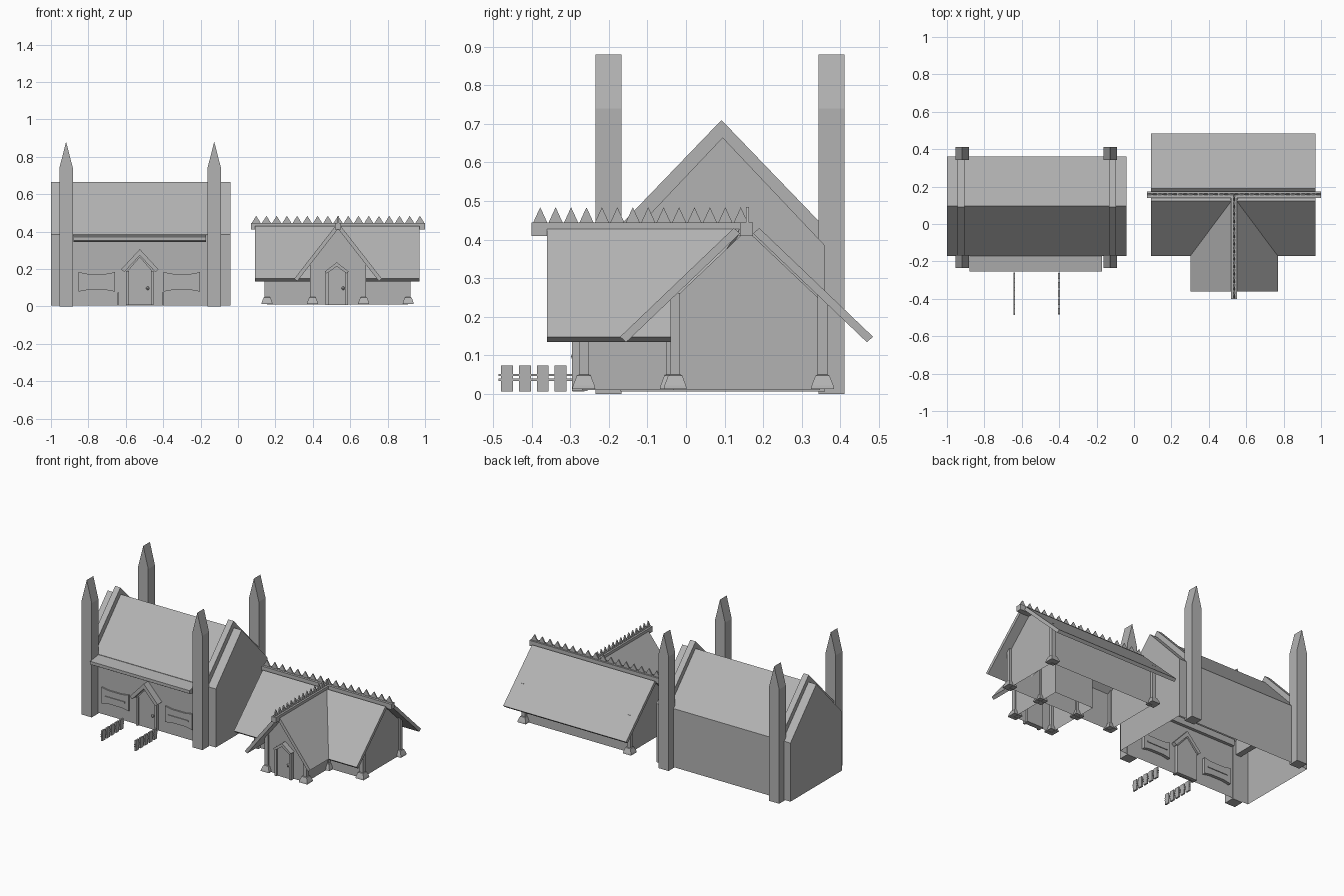
import bpy, bmesh

cube = bpy.data.objects.get("Cube")
if cube:
    bpy.data.objects.remove(cube, do_unlink=True)

grey = bpy.data.materials.new("plain grey")
grey.use_nodes = True
COLOUR = (0.45, 0.45, 0.45, 1)
grey.diffuse_color = COLOUR
grey.node_tree.nodes["Principled BSDF"].inputs["Base Color"].default_value = COLOUR


def finish(name, bm):
    bmesh.ops.recalc_face_normals(bm, faces=bm.faces)
    mesh = bpy.data.meshes.new(name)
    bm.to_mesh(mesh)
    bm.free()
    mesh.materials.append(grey)
    obj = bpy.data.objects.new(name, mesh)
    bpy.context.collection.objects.link(obj)
    return obj


def add_prism(bm, pts, axis, a, b, open_bottom=False):
    """Extrude a profile of (y, z) along x, or of (x, z) along y."""
    def place(p, t):
        return (t, p[0], p[1]) if axis == "x" else (p[0], t, p[1])
    near = [bm.verts.new(place(p, a)) for p in pts]
    far = [bm.verts.new(place(p, b)) for p in pts]
    bm.faces.new(near)
    bm.faces.new(far[::-1])
    low = min(p[1] for p in pts)
    n = len(pts)
    for i in range(n):
        j = (i + 1) % n
        if open_bottom and pts[i][1] == low and pts[j][1] == low:
            continue
        bm.faces.new((near[i], far[i], far[j], near[j]))


def prism(name, pts, axis, a, b, open_bottom=False):
    bm = bmesh.new()
    add_prism(bm, pts, axis, a, b, open_bottom)
    return finish(name, bm)


def rect(a, b, low, high):
    return [(a, low), (b, low), (b, high), (a, high)]


def gable(centre, half, low, eave, peak):
    return [(centre - half, low), (centre + half, low), (centre + half, eave),
            (centre, peak), (centre - half, eave)]


def chevron(centre, half, eave, peak, thick):
    return [(centre - half, eave), (centre, peak), (centre + half, eave),
            (centre + half - thick * 0.7, eave - thick * 0.6), (centre, peak - thick * 1.4),
            (centre - half + thick * 0.7, eave - thick * 0.6)]


def door(prefix, x, half, eave, peak, front, back, knob):
    prism(prefix + "_door", gable(x, half, 0.008, eave, peak), "y", front + 0.02, back)
    for side in (-1, 1):
        edge = x + side * half
        prism(prefix + "_door_post", rect(edge - 0.007, edge + 0.007, 0.008, eave), "y", front + 0.01, back)
    bm = bmesh.new()
    bmesh.ops.create_uvsphere(bm, u_segments=8, v_segments=6, radius=0.009)
    bmesh.ops.translate(bm, verts=bm.verts, vec=(knob, front + 0.016, 0.097))
    finish(prefix + "_door_knob", bm)


# ---------- Large house ----------
MID = -0.52
prism("large_house_body", gable(0.095, 0.265, 0.006, 0.385, 0.665), "x", -1, -0.04, True)

# Raised gable bands and corner towers with wedge tops
for side in (-1, 1):
    band = MID + side * 0.405
    prism("gable_band", gable(0.092, 0.26, 0.3, 0.44, 0.71), "x", band - 0.019, band + 0.019)
    for y in (-0.235, 0.343):
        prism("corner_tower", gable(MID - 0.003 + side * 0.396, 0.036, 0, 0.74, 0.88), "y", y, y + 0.068)

# Awning above the front wall
prism("front_awning", [(-0.15, 0.385), (-0.255, 0.372), (-0.255, 0.352),
                       (-0.24, 0.343), (-0.15, 0.343)], "x", -0.88, -0.17)

# Windows with pinched frames
for x in (-0.755, -0.3):
    w = 0.097
    bm = bmesh.new()
    top = [(x - w, 0.183), (x - w / 2, 0.174), (x + w / 2, 0.174), (x + w, 0.183)]
    low = [(px, 0.262 - pz) for px, pz in reversed(top)]
    add_prism(bm, top + low, "y", -0.18, -0.15)
    finish("window_frame", bm)
    prism("window_bar", rect(x - w * 0.75, x + w * 0.75, 0.126, 0.134), "y", -0.185, -0.145)

# Door with its little roof
door("large_house", -0.525, 0.066, 0.19, 0.265, -0.2, -0.15, -0.483)
prism("door_roof", chevron(-0.525, 0.1, 0.198, 0.306, 0.024), "y", -0.215, -0.145)

# Path fences
for x in (-0.64, -0.4):
    bm = bmesh.new()
    for i in range(5):
        y = -0.48 + i * 0.0465
        add_prism(bm, rect(y, y + 0.031, 0.006, 0.073), "x", x - 0.005, x + 0.005)
    for z in (0.034, 0.046):
        add_prism(bm, rect(-0.486, -0.258, z, z + 0.006), "x", x - 0.003, x + 0.003)
    finish("path_fence", bm)

# ---------- Small house ----------
RY, RX = 0.157, 0.535
prism("small_house_body", gable(RY, 0.19, 0.01, 0.245, 0.425), "x", 0.155, 0.91, True)
prism("front_wing_body", gable(RX, 0.14, 0.01, 0.235, 0.415), "y", -0.27, 0.1, True)


def slab(centre, side, inner, outer, dx, dz):
    return [(centre + side * inner, 0.43), (centre + side * outer, 0.148),
            (centre + side * (outer - dx), 0.148 - dz), (centre + side * (inner - dx), 0.43 - dz)]


# Roof slabs, the wing's running under the main roof
for side in (-1, 1):
    prism("main_roof_slab", slab(RY, side, 0.033, 0.328, 0.016, 0.014), "x", 0.09, 0.97)
    wing = prism("wing_roof_slab", slab(RX, side, 0.014, 0.234, 0.016, 0.013), "y", -0.36, 0.14)
    for v in wing.data.vertices:
        if v.co.y > 0 and v.co.z < 0.2:
            v.co.y = -0.04

# Ridge beams
prism("main_ridge_beam", rect(0.14, 0.174, 0.41, 0.445), "x", 0.07, 1.0)
prism("wing_ridge_beam", rect(RX - 0.016, RX + 0.016, 0.41, 0.445), "y", -0.4, 0.15)


# Ridge spikes
def spikes(name, axis, start, end, count, across):
    bm = bmesh.new()
    step = (end - start) / count
    other = "y" if axis == "x" else "x"
    for i in range(count):
        c = start + (i + 0.5) * step
        tri = [(c - step * 0.47, 0.443), (c + step * 0.47, 0.443), (c, 0.484)]
        add_prism(bm, tri, other, across - 0.004, across + 0.004)
    finish(name, bm)


spikes("main_ridge_spikes", "x", 0.07, 1.0, 17, 0.159)
spikes("wing_ridge_spikes", "y", -0.398, 0.162, 14, RX)


# Posts on flared square feet
def post(x, y, top):
    bm = bmesh.new()
    rings = []
    for r, z in ((0.03, 0.012), (0.028, 0.022), (0.018, 0.048), (0.0125, 0.05), (0.0125, top)):
        rings.append([bm.verts.new((x + sx * r, y + sy * r, z))
                      for sx, sy in ((-1, -1), (1, -1), (1, 1), (-1, 1))])
    for a, b in zip(rings, rings[1:]):
        for i in range(4):
            j = (i + 1) % 4
            bm.faces.new((a[i], a[j], b[j], b[i]))
    bm.faces.new(rings[0][::-1])
    bm.faces.new(rings[-1])
    finish("post", bm)


for x in (0.155, 0.91):
    for y in (-0.028, 0.354):
        post(x, y, 0.262)
for x in (0.398, 0.672):
    post(x, -0.265, 0.25)
    post(x, -0.038, 0.25)

# Small house door
door("small_house", 0.528, 0.052, 0.18, 0.215, -0.305, -0.255, 0.562)
prism("small_door_roof", chevron(0.528, 0.064, 0.186, 0.236, 0.016), "y", -0.305, -0.255)
